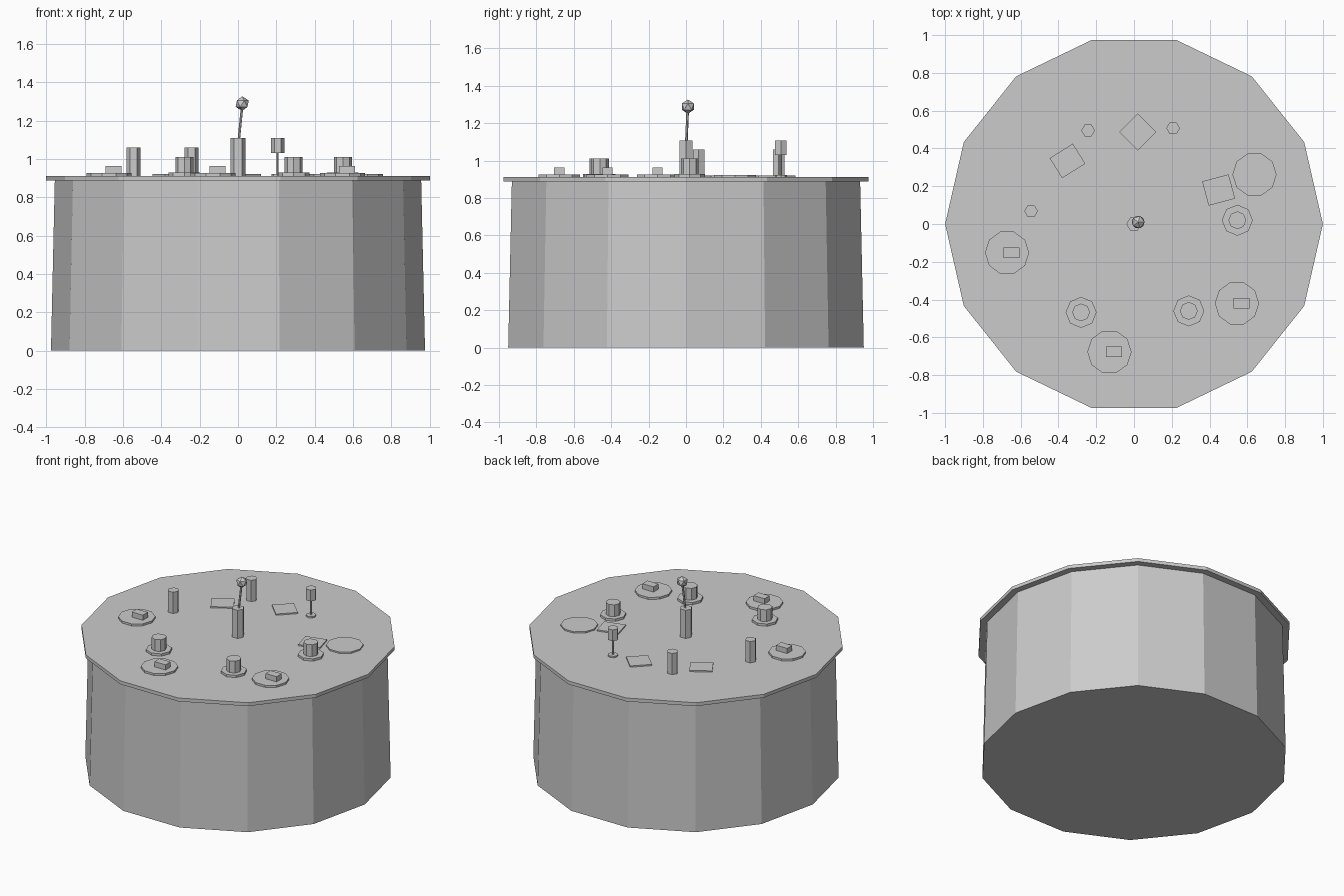
import bpy, bmesh, math
from mathutils import Vector, Matrix

cube = bpy.data.objects.get("Cube")
if cube:
    bpy.data.objects.remove(cube, do_unlink=True)

grey = bpy.data.materials.new("light grey")
grey.use_nodes = True
colour = (0.6, 0.6, 0.6, 1)
grey.diffuse_color = colour
grey.node_tree.nodes["Principled BSDF"].inputs["Base Color"].default_value = colour

TOP = 0.912  # upper surface of the lid


def finish(name, bm):
    mesh = bpy.data.meshes.new(name)
    bm.to_mesh(mesh)
    bm.free()
    mesh.materials.append(grey)
    obj = bpy.data.objects.new(name, mesh)
    bpy.context.collection.objects.link(obj)
    return obj


def prism(name, sides, x, y, z0, z1, r0, r1=None):
    """Upright prism with one corner towards +y."""
    bm = bmesh.new()
    bmesh.ops.create_cone(bm, cap_ends=True, segments=sides, radius1=r0,
                          radius2=r0 if r1 is None else r1, depth=z1 - z0,
                          matrix=Matrix.Translation((x, y, (z0 + z1) / 2))
                          @ Matrix.Rotation(math.pi / 2, 4, 'Z'))
    return finish(name, bm)


def box(name, x, y, z0, z1, sx, sy, angle=0):
    bm = bmesh.new()
    bmesh.ops.create_cube(bm, size=1, matrix=Matrix.Translation((x, y, (z0 + z1) / 2))
                          @ Matrix.Rotation(math.radians(angle), 4, 'Z')
                          @ Matrix.Diagonal((sx, sy, z1 - z0, 1)))
    return finish(name, bm)


def rod(name, a, b, r, sides=6):
    a, b = Vector(a), Vector(b)
    d = b - a
    bm = bmesh.new()
    bmesh.ops.create_cone(bm, cap_ends=True, segments=sides, radius1=r, radius2=r,
                          depth=d.length, matrix=Matrix.Translation((a + b) / 2)
                          @ d.to_track_quat('Z', 'Y').to_matrix().to_4x4())
    return finish(name, bm)


# Drum and overhanging lid
prism("drum_body", 14, 0, 0, 0, 0.888, 0.975, 0.955)
prism("lid", 14, 0, 0, 0.888, TOP, 1.0)

# Round plates, three of them carrying a small block
for i, (x, y) in enumerate([(-0.672, -0.152), (0.545, -0.42), (-0.13, -0.677)]):
    prism(f"round_plate_{i}", 10, x, y, TOP, 0.926, 0.117)
    box(f"plate_block_{i}", x + 0.023, y, 0.926, 0.962, 0.085, 0.055)
prism("bare_round_plate", 10, 0.638, 0.262, TOP, 0.922, 0.117)

# Octagonal bases with short drums
for i, (x, y) in enumerate([(0.547, 0.02), (-0.28, -0.468), (0.29, -0.46)]):
    prism(f"stool_base_{i}", 8, x, y, TOP, 0.928, 0.082)
    prism(f"stool_top_{i}", 8, x, y, 0.928, 1.01, 0.047)

# Square tiles
for i, (x, y, sx, sy, angle) in enumerate([(0.448, 0.18, 0.145, 0.133, 15),
                                           (-0.352, 0.334, 0.145, 0.125, 32),
                                           (0.02, 0.487, 0.14, 0.14, 45)]):
    box(f"square_tile_{i}", x, y, TOP, 0.921, sx, sy, angle)

# Hexagonal posts
for i, (x, y) in enumerate([(-0.545, 0.068), (-0.243, 0.495)]):
    prism(f"hex_post_{i}", 6, x, y, TOP, 1.06, 0.036)

# Lamp: foot, stem and head
prism("lamp_foot", 8, 0.207, 0.507, TOP, 0.922, 0.032)
rod("lamp_stem", (0.207, 0.507, 0.92), (0.207, 0.507, 1.035), 0.006)
prism("lamp_head", 6, 0.207, 0.507, 1.03, 1.108, 0.036)

# Central post with a leaning rod and ball
prism("centre_post", 6, 0, 0, TOP, 1.108, 0.04)
rod("leaning_rod", (0.004, 0.002, 1.1), (0.021, 0.009, 1.27), 0.007)
bm = bmesh.new()
bmesh.ops.create_icosphere(bm, subdivisions=1, radius=0.038,
                           matrix=Matrix.Translation((0.022, 0.01, 1.288)))
finish("rod_ball", bm)
